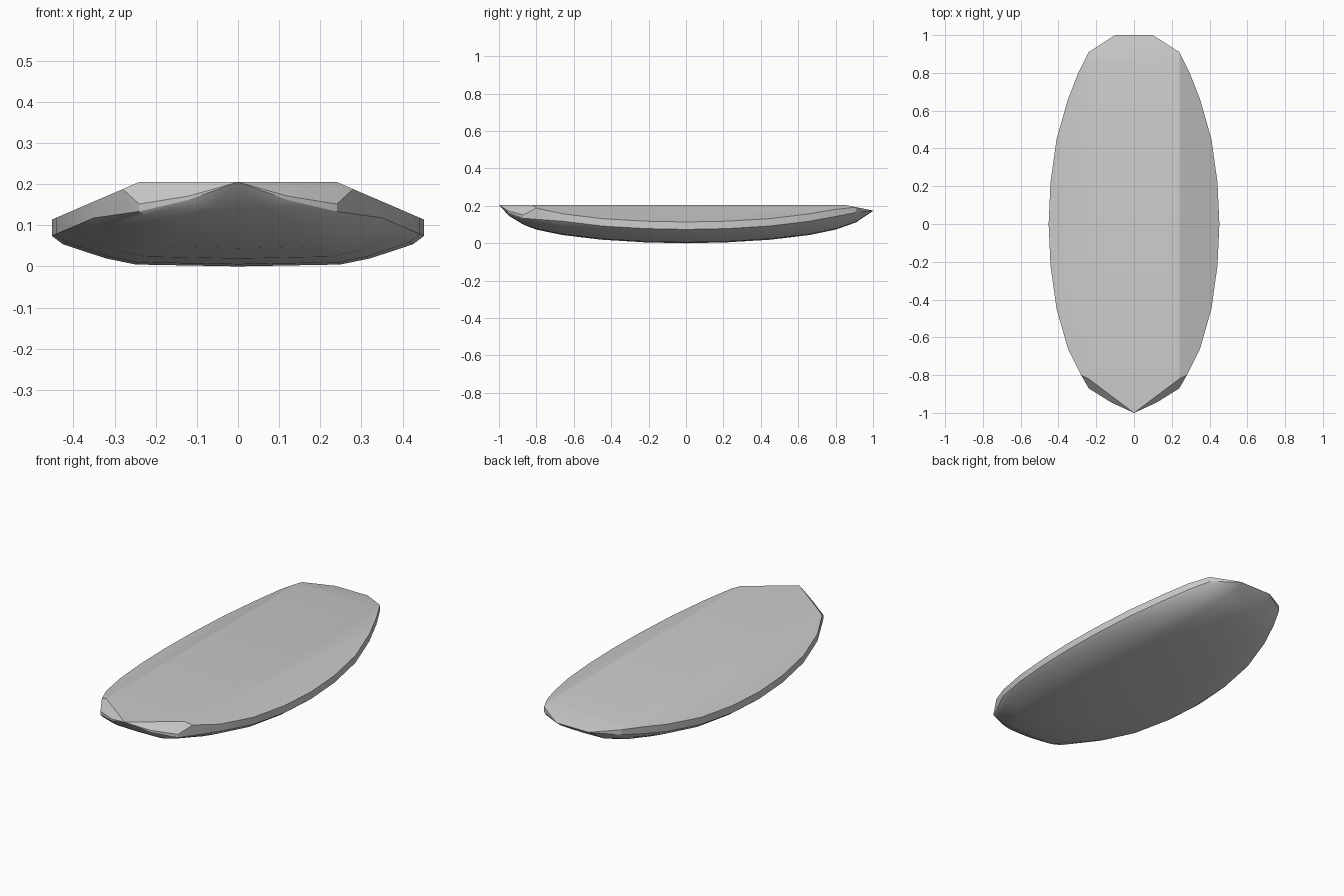
import bpy
import bmesh

cube = bpy.data.objects.get("Cube")
if cube:
    bpy.data.objects.remove(cube, do_unlink=True)

DECK = 0.205

# Hull stations: y, half width, keel height
stations = [
    (-0.945, 0.12, 0.145), (-0.87, 0.24, 0.1), (-0.8, 0.28, 0.073),
    (-0.66, 0.35, 0.044), (-0.45, 0.41, 0.019), (-0.22, 0.442, 0.005),
    (0, 0.452, 0), (0.22, 0.442, 0.005), (0.45, 0.41, 0.019),
    (0.66, 0.35, 0.044), (0.8, 0.295, 0.073), (0.91, 0.24, 0.112),
    (1, 0.1, 0.173),
]
# Cross-section from keel to rim: share of half width, share of height
section = [(0, 0), (0.55, 0.04), (0.71, 0.17), (0.94, 0.47), (1, 0.65), (1, 1)]


def rim_height(y, w):
    """The deck has sloping sides, a sloping stern and a cut-back bow."""
    z = min(DECK, DECK - 0.43 * (w - 0.24), DECK - 0.2 * (y - 0.85))
    return min(z, 0.19 - 0.16 * w) if y < -0.82 else z


# Hull points
points = [(0, -1, DECK)]
for y, w, keel in stations:
    rim = rim_height(y, w)
    for across, up in section:
        for side in (-1, 1):
            points.append((side * w * across, y, keel + (rim - keel) * up))

# Corners of the flat deck
for side in (-1, 1):
    points.append((side * 0.24, -0.82, DECK))
    points.append((side * 0.24, 0.85, DECK))

# Skin the points as one closed shell
bm = bmesh.new()
for p in points:
    bm.verts.new(p)
bmesh.ops.remove_doubles(bm, verts=bm.verts, dist=0.0005)
hull = bmesh.ops.convex_hull(bm, input=bm.verts)
loose = [v for v in bm.verts if not v.link_faces]
bmesh.ops.delete(bm, geom=loose, context='VERTS')
bmesh.ops.dissolve_limit(bm, angle_limit=0.01, verts=bm.verts, edges=bm.edges)
bmesh.ops.recalc_face_normals(bm, faces=bm.faces)

mesh = bpy.data.meshes.new("board_hull")
bm.to_mesh(mesh)
bm.free()
board = bpy.data.objects.new("board_hull", mesh)
bpy.context.collection.objects.link(board)

# Plain grey finish
grey = bpy.data.materials.new("plain_grey")
grey.use_nodes = True
colour = (0.6, 0.6, 0.6, 1)
grey.diffuse_color = colour
grey.node_tree.nodes["Principled BSDF"].inputs["Base Color"].default_value = colour
mesh.materials.append(grey)

# Smooth sides with crisp deck edges
bpy.context.view_layer.objects.active = board
board.select_set(True)
bpy.ops.object.shade_smooth_by_angle(angle=0.4)
